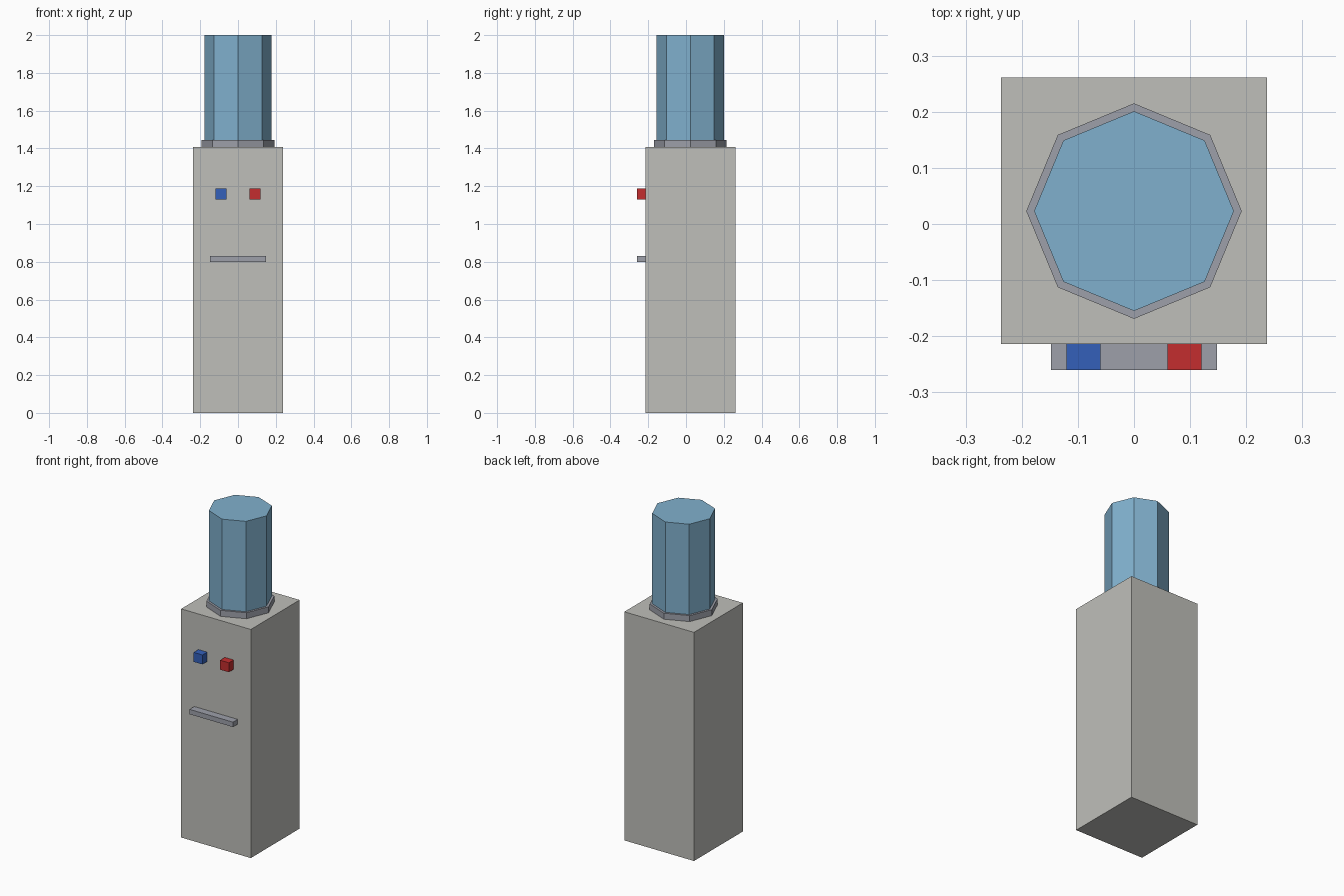
import bpy

if "Cube" in bpy.data.objects:
    bpy.data.objects.remove(bpy.data.objects["Cube"])


def material(name, rgb):
    """Flat material from 0-255 display values."""
    def lin(v):
        v /= 255
        return v / 12.92 if v <= 0.04045 else ((v + 0.055) / 1.055) ** 2.4
    mat = bpy.data.materials.new(name)
    mat.diffuse_color = (*[lin(v) for v in rgb], 1)
    mat.use_nodes = True
    mat.node_tree.nodes["Principled BSDF"].inputs["Base Color"].default_value = mat.diffuse_color
    return mat


def box(name, mat, x, y, z):
    """Box from (min, max) ranges on each axis."""
    spans = (x, y, z)
    bpy.ops.mesh.primitive_cube_add(size=1, location=[(a + b) / 2 for a, b in spans])
    ob = bpy.context.object
    ob.name = name
    ob.scale = [b - a for a, b in spans]
    bpy.ops.object.transform_apply(location=False, rotation=False, scale=True)
    ob.data.materials.append(mat)
    return ob


def octagon(name, mat, radius, z0, z1):
    """Eight-sided prism with corners on the axes."""
    bpy.ops.mesh.primitive_cylinder_add(
        vertices=8, radius=radius, depth=z1 - z0, location=(0, 0.023, (z0 + z1) / 2))
    ob = bpy.context.object
    ob.name = name
    ob.data.materials.append(mat)
    return ob


body_grey = material("warm grey", (191, 191, 186))
trim_grey = material("cool grey", (157, 160, 170))
water_blue = material("water blue", (128, 176, 205))
cold_blue = material("cold blue", (52, 96, 186))
hot_red = material("hot red", (196, 45, 46))

# Cabinet
box("cabinet", body_grey, (-0.237, 0.237), (-0.214, 0.261), (0, 1.407))

# Collar and water bottle
octagon("collar", trim_grey, 0.192, 1.40, 1.444)
octagon("bottle", water_blue, 0.178, 1.43, 2.0)

# Taps, cold on the left and hot on the right
for name, mat, cx in (("cold_tap", cold_blue, -0.09), ("hot_tap", hot_red, 0.09)):
    box(name, mat, (cx - 0.03, cx + 0.03), (-0.26, -0.21), (1.13, 1.188))

# Drip tray
box("drip_tray", trim_grey, (-0.148, 0.148), (-0.26, -0.21), (0.80, 0.83))
